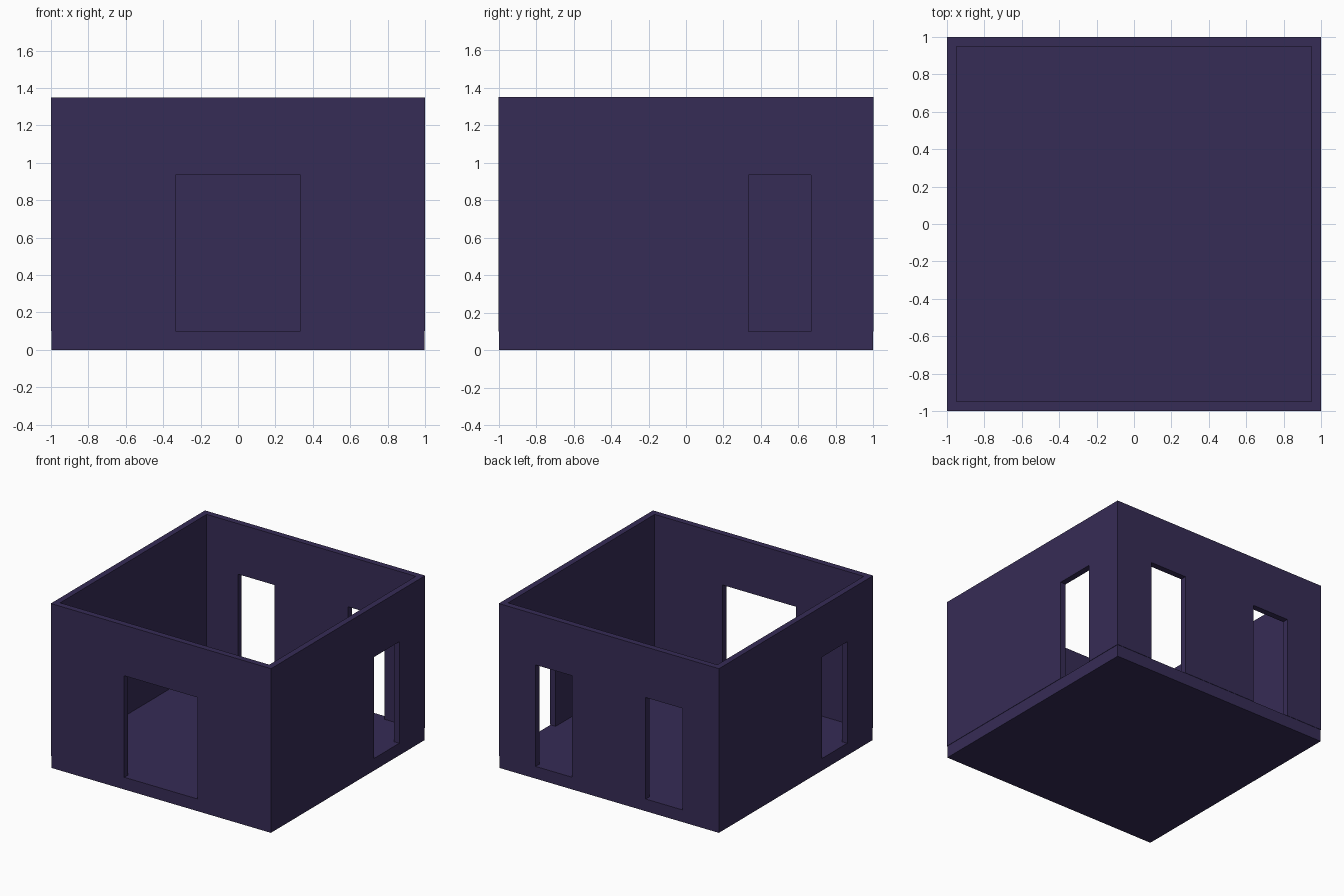
import bpy
import bmesh
from mathutils import Matrix, Vector

if "Cube" in bpy.data.objects:
    bpy.data.objects.remove(bpy.data.objects["Cube"])

T = 0.05          # wall thickness
FLOOR = 0.10      # floor slab height
TOP = 1.35        # wall top
HEAD = 0.935      # top of the openings

mat = bpy.data.materials.new("dark_violet")
mat.diffuse_color = (0.037, 0.025, 0.093, 1.0)
mat.use_nodes = True
mat.node_tree.nodes["Principled BSDF"].inputs["Base Color"].default_value = mat.diffuse_color


def box(name, lo, hi):
    lo, hi = Vector(lo), Vector(hi)
    bm = bmesh.new()
    m = Matrix.Translation((lo + hi) / 2) @ Matrix.Diagonal((*(hi - lo), 1.0))
    bmesh.ops.create_cube(bm, size=1.0, matrix=m)
    mesh = bpy.data.meshes.new(name)
    bm.to_mesh(mesh)
    bm.free()
    mesh.materials.append(mat)
    ob = bpy.data.objects.new(name, mesh)
    bpy.context.scene.collection.objects.link(ob)
    return ob


def cut(target, lo, hi):
    cutter = box("cutter", lo, hi)
    cutter.hide_render = True
    mod = target.modifiers.new("cut", 'BOOLEAN')
    mod.operation = 'DIFFERENCE'
    mod.solver = 'EXACT'
    mod.object = cutter
    bpy.context.view_layer.objects.active = target
    bpy.ops.object.modifier_apply(modifier=mod.name)
    bpy.data.objects.remove(cutter)


# floor slab, a hair inside the wall faces
box("floor", (-0.997, -0.997, 0), (0.997, 0.997, FLOOR))

# hollow wall ring
walls = box("walls", (-1, -1, FLOOR), (1, 1, TOP))
i = 1 - T
cut(walls, (-i, -i, FLOOR - 0.1), (i, i, TOP + 0.1))

# openings in front/back walls: (y side, x from, x to)
for side, a, b in ((-1, -0.334, 0.334), (1, -0.667, -0.333), (1, 0.333, 0.667)):
    cut(walls, (a, side - 0.2, FLOOR - 0.1), (b, side + 0.2, HEAD))

# openings in left/right walls: (x side, y from, y to)
for side, a, b in ((-1, -0.667, -0.333), (1, 0.333, 0.667)):
    cut(walls, (side - 0.2, a, FLOOR - 0.1), (side + 0.2, b, HEAD))
